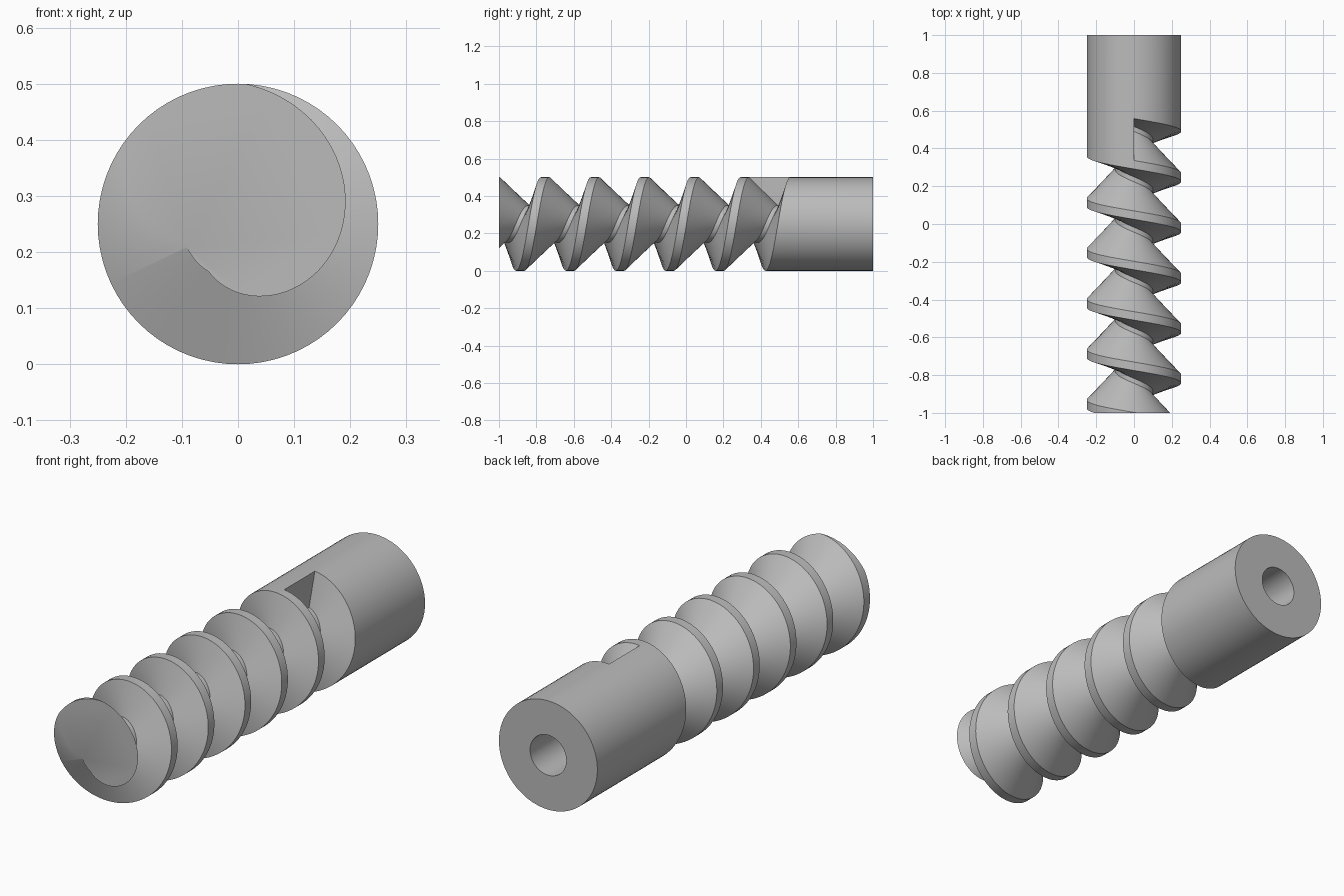
import bpy, bmesh
from math import sin, cos, tau, radians

cube = bpy.data.objects.get("Cube")
if cube:
    bpy.data.objects.remove(cube)

R, ROOT, BORE = 0.25, 0.10, 0.092      # outer, thread root and bore radii
PITCH, START = 0.2667, 0.336           # thread lead and front lip of the first groove
N, TURNS = 72, 7
# Groove section: (offset along the axis, radius)
GROOVE = [(0, R), (0.154, ROOT), (0.18, ROOT), (0.222, R)]

bm = bmesh.new()


def point(r, i, y):
    a = tau * i / N
    return bm.verts.new((r * sin(a), y, R + r * cos(a)))


def ring(r, y):
    return [point(r, i, y) for i in range(N)]


def bridge(a, b):
    for i in range(N):
        j = (i + 1) % N
        bm.faces.new((a[i], a[j], b[j], b[i]))


# Helical groove
rows = [[point(r, i, START + off - PITCH * i / N) for off, r in GROOVE]
        for i in range(N * TURNS + 1)]
for p, q in zip(rows, rows[1:]):
    for k in range(3):
        bm.faces.new((p[k], p[k + 1], q[k + 1], q[k]))

# Thread crest between neighbouring turns
for i in range(N * (TURNS - 1)):
    bm.faces.new((rows[i][0], rows[i + 1][0], rows[i + 1 + N][3], rows[i + N][3]))

# Wall where the groove stops
bm.faces.new(rows[0])

# Plain shank, its end face and the blind bore
rim, mouth, floor = ring(R, 1), ring(BORE, 1), ring(BORE, 0.5)
for i in range(N - 1):
    bm.faces.new((rim[i], rim[i + 1], rows[i + 1][3], rows[i][3]))
bm.faces.new((rim[-1], rim[0], rows[0][3], rows[0][0], rows[N][3], rows[N - 1][3]))
bridge(rim, mouth)
bridge(mouth, floor)
bm.faces.new(floor)

# Square cut at the front end, then cap it
cut = bmesh.ops.bisect_plane(bm, geom=bm.verts[:] + bm.edges[:] + bm.faces[:],
                             plane_co=(0, -1, 0), plane_no=(0, -1, 0), clear_outer=True)
edges = [e for e in cut["geom_cut"] if isinstance(e, bmesh.types.BMEdge)]
bmesh.ops.holes_fill(bm, edges=edges, sides=0)
bmesh.ops.recalc_face_normals(bm, faces=bm.faces[:])

mesh = bpy.data.meshes.new("worm_screw")
bm.to_mesh(mesh)
bm.free()
screw = bpy.data.objects.new("worm_screw", mesh)
bpy.context.collection.objects.link(screw)

# Plain grey finish
grey = bpy.data.materials.new("plain_grey")
grey.use_nodes = True
grey.diffuse_color = (0.5, 0.5, 0.5, 1)
grey.node_tree.nodes["Principled BSDF"].inputs["Base Color"].default_value = (0.5, 0.5, 0.5, 1)
mesh.materials.append(grey)

bpy.ops.object.select_all(action="DESELECT")
screw.select_set(True)
bpy.context.view_layer.objects.active = screw
bpy.ops.object.shade_smooth_by_angle(angle=radians(30))
